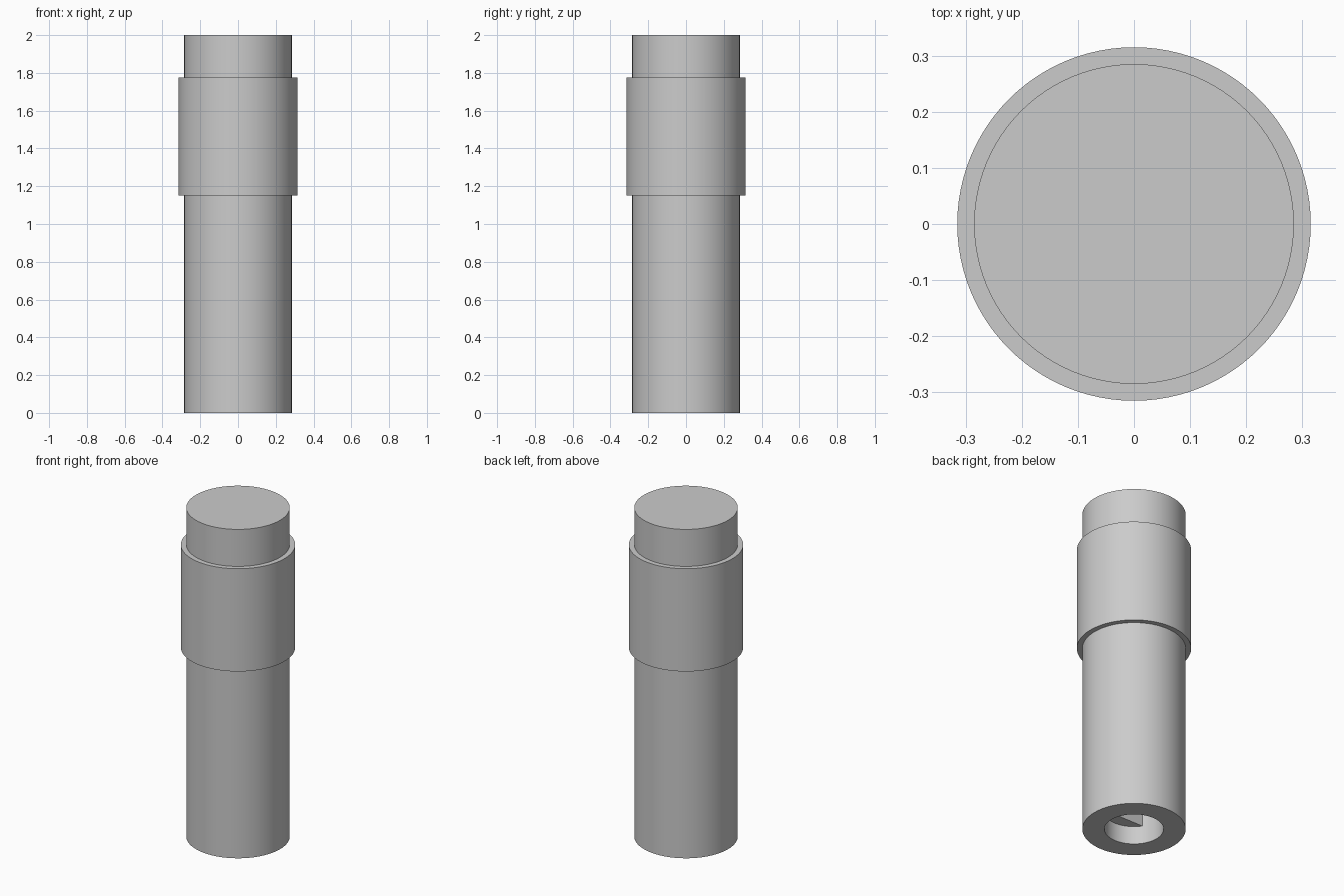
import bpy
import bmesh
import math

SIDES = 96
BODY_R, COLLAR_R, BORE_R = 0.285, 0.315, 0.163
HEIGHT = 2.0
COLLAR_Z = (1.15, 1.775)
STEP_Z = 0.11      # round entry of the socket ends here
SOCKET_Z = 0.9     # keyed part of the socket ends here
FLAT_Y = -0.09     # flat of the keyed socket

default_cube = bpy.data.objects.get("Cube")
if default_cube:
    bpy.data.objects.remove(default_cube, do_unlink=True)

grey = bpy.data.materials.new("plain grey")
grey.use_nodes = True
colour = (0.6, 0.6, 0.6, 1.0)
grey.diffuse_color = colour
grey.node_tree.nodes["Principled BSDF"].inputs["Base Color"].default_value = colour


def arc(radius, start=0.0, end=2 * math.pi, closed=True):
    """Points along an arc; a closed circle skips its repeated last point."""
    count = SIDES if closed else SIDES + 1
    steps = [start + (end - start) * i / SIDES for i in range(count)]
    return [(radius * math.cos(a), radius * math.sin(a)) for a in steps]


def prism(name, outline, z0, z1):
    """Solid made by raising a flat outline from z0 to z1."""
    bm = bmesh.new()
    base = bm.faces.new([bm.verts.new((x, y, z0)) for x, y in outline])
    raised = bmesh.ops.extrude_face_region(bm, geom=[base])["geom"]
    for v in raised:
        if isinstance(v, bmesh.types.BMVert):
            v.co.z = z1
    # the extrude may drop the starting face, so close the lower end if needed
    edges = [e for e in bm.edges if e.is_boundary]
    if edges:
        bmesh.ops.holes_fill(bm, edges=edges)
    bmesh.ops.recalc_face_normals(bm, faces=bm.faces)
    mesh = bpy.data.meshes.new(name)
    bm.to_mesh(mesh)
    bm.free()
    mesh.materials.append(grey)
    obj = bpy.data.objects.new(name, mesh)
    bpy.context.collection.objects.link(obj)
    return obj


def select_only(obj):
    bpy.ops.object.select_all(action='DESELECT')
    obj.select_set(True)
    bpy.context.view_layer.objects.active = obj


def cut(target, cutter):
    """Subtract the cutter from the target and discard it."""
    cutter.hide_render = True
    mod = target.modifiers.new("cut", 'BOOLEAN')
    mod.operation = 'DIFFERENCE'
    mod.solver = 'EXACT'
    mod.object = cutter
    select_only(target)
    bpy.ops.object.modifier_apply(modifier=mod.name)
    bpy.data.objects.remove(cutter, do_unlink=True)


# Main shaft with a keyed socket in its lower end
body = prism("body", arc(BODY_R), 0, HEIGHT)
flat_angle = math.asin(FLAT_Y / BORE_R)
keyed = arc(BORE_R, flat_angle, math.pi - flat_angle, closed=False)
cut(body, prism("keyed_cutter", keyed, -0.1, SOCKET_Z))
cut(body, prism("entry_cutter", arc(BORE_R), -0.1, STEP_Z))

# Collar sleeve around the upper part
collar = prism("collar", arc(COLLAR_R), *COLLAR_Z)
cut(collar, prism("sleeve_cutter", arc(BODY_R - 0.01), 1, HEIGHT))

# Smooth round walls, sharp rims
for part in (body, collar):
    select_only(part)
    bpy.ops.object.shade_smooth_by_angle(angle=math.radians(30))
